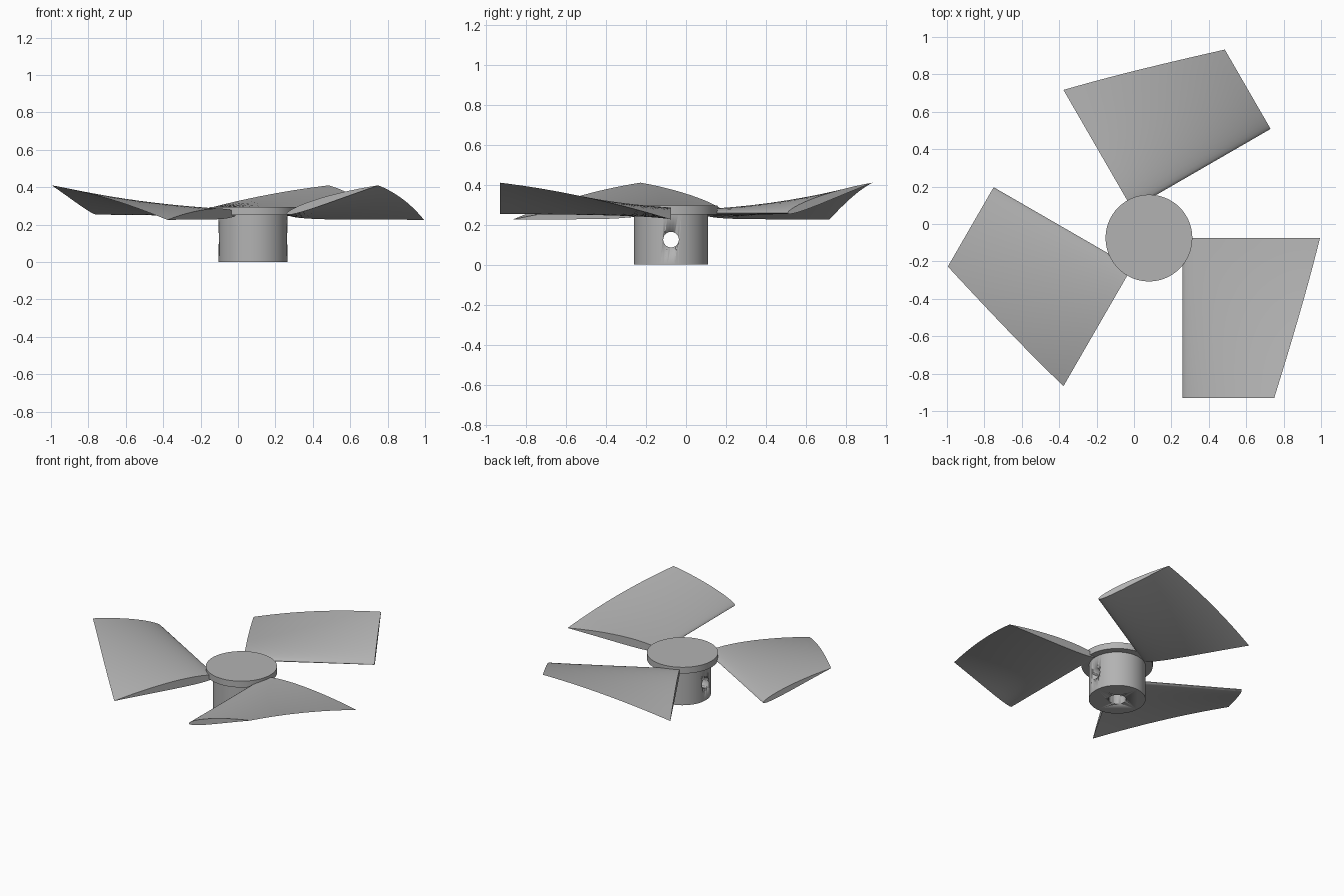
import bpy
import bmesh
import math
from mathutils import Matrix, Vector

cube = bpy.data.objects.get("Cube")
if cube:
    bpy.data.objects.remove(cube, do_unlink=True)

AXIS = Vector((0.08, -0.075, 0))   # hub centre

grey = bpy.data.materials.new("plain grey")
grey.use_nodes = True
colour = (0.45, 0.45, 0.45, 1)
grey.diffuse_color = colour
grey.node_tree.nodes["Principled BSDF"].inputs["Base Color"].default_value = colour


def finish(bm, name):
    """Turn a bmesh into a smooth grey object with sharp edges kept."""
    bmesh.ops.recalc_face_normals(bm, faces=bm.faces)
    mesh = bpy.data.meshes.new(name)
    bm.to_mesh(mesh)
    bm.free()
    mesh.materials.append(grey)
    obj = bpy.data.objects.new(name, mesh)
    bpy.context.collection.objects.link(obj)
    bpy.ops.object.select_all(action="DESELECT")
    obj.select_set(True)
    bpy.context.view_layer.objects.active = obj
    bpy.ops.object.shade_smooth_by_angle(angle=math.radians(35))
    return obj


def cylinder(name, radius, bottom, top, turn=None):
    bm = bmesh.new()
    place = Matrix.Translation(AXIS + Vector((0, 0, (bottom + top) / 2)))
    bmesh.ops.create_cone(bm, cap_ends=True, segments=64, radius1=radius,
                          radius2=radius, depth=top - bottom,
                          matrix=place @ (turn or Matrix()))
    return finish(bm, name)


def cut(target, cutter):
    mod = target.modifiers.new(cutter.name, "BOOLEAN")
    mod.operation = "DIFFERENCE"
    mod.solver = "EXACT"
    mod.object = cutter
    cutter.hide_render = True
    cutter.hide_set(True)


# Hub with shaft bore and cross pin hole, under a wider cap
hub = cylinder("hub", 0.185, 0, 0.26)
cylinder("hub_cap", 0.232, 0.25, 0.295)
cut(hub, cylinder("shaft_bore_cutter", 0.058, -0.1, 0.24))
sideways = Matrix.Rotation(math.pi / 2, 4, "Y")
pin_cutter = cylinder("pin_hole_cutter", 0.039, -0.175, 0.425, sideways)
cut(hub, pin_cutter)


def airfoil(count=20, thick=0.078, camber=0.015):
    """Unit-chord section: round nose at 0, sharp tail at 1."""
    def point(u, side):
        half = 5 * thick * (0.2969 * math.sqrt(u) - 0.126 * u - 0.3516 * u**2
                            + 0.2843 * u**3 - 0.1036 * u**4)
        return u, 4 * camber * u * (1 - u) + side * half
    steps = [(1 - math.cos(math.pi * i / count)) / 2 for i in range(count + 1)]
    upper = [point(u, 1) for u in reversed(steps)]
    lower = [point(u, -1) for u in steps[1:-1]]
    return upper + lower


# Blades: tapered, twisted loft of the section, repeated round the hub
def blade(name, turn, spans=16):
    bm = bmesh.new()
    rings = []
    for s in range(spans + 1):
        t = s / spans
        chord = 0.735 - 0.222 * t
        angle = math.radians(-2.5 + 19.8 * t)
        ring = []
        for u, h in airfoil():
            x = chord * (u * math.cos(angle) - h * math.sin(angle))
            z = chord * (u * math.sin(angle) + h * math.cos(angle))
            ring.append(bm.verts.new((0.18 + x, -0.855 * t, 0.257 + z)))
        rings.append(ring)
    for a, b in zip(rings, rings[1:]):
        for i in range(len(a)):
            bm.faces.new((a[i - 1], a[i], b[i], b[i - 1]))
    bm.faces.new(rings[0])
    bm.faces.new(rings[-1])
    bm.transform(Matrix.Translation(AXIS) @ Matrix.Rotation(turn, 4, "Z"))
    finish(bm, name)


for k in range(3):
    blade(f"blade_{k + 1}", math.tau * k / 3)
